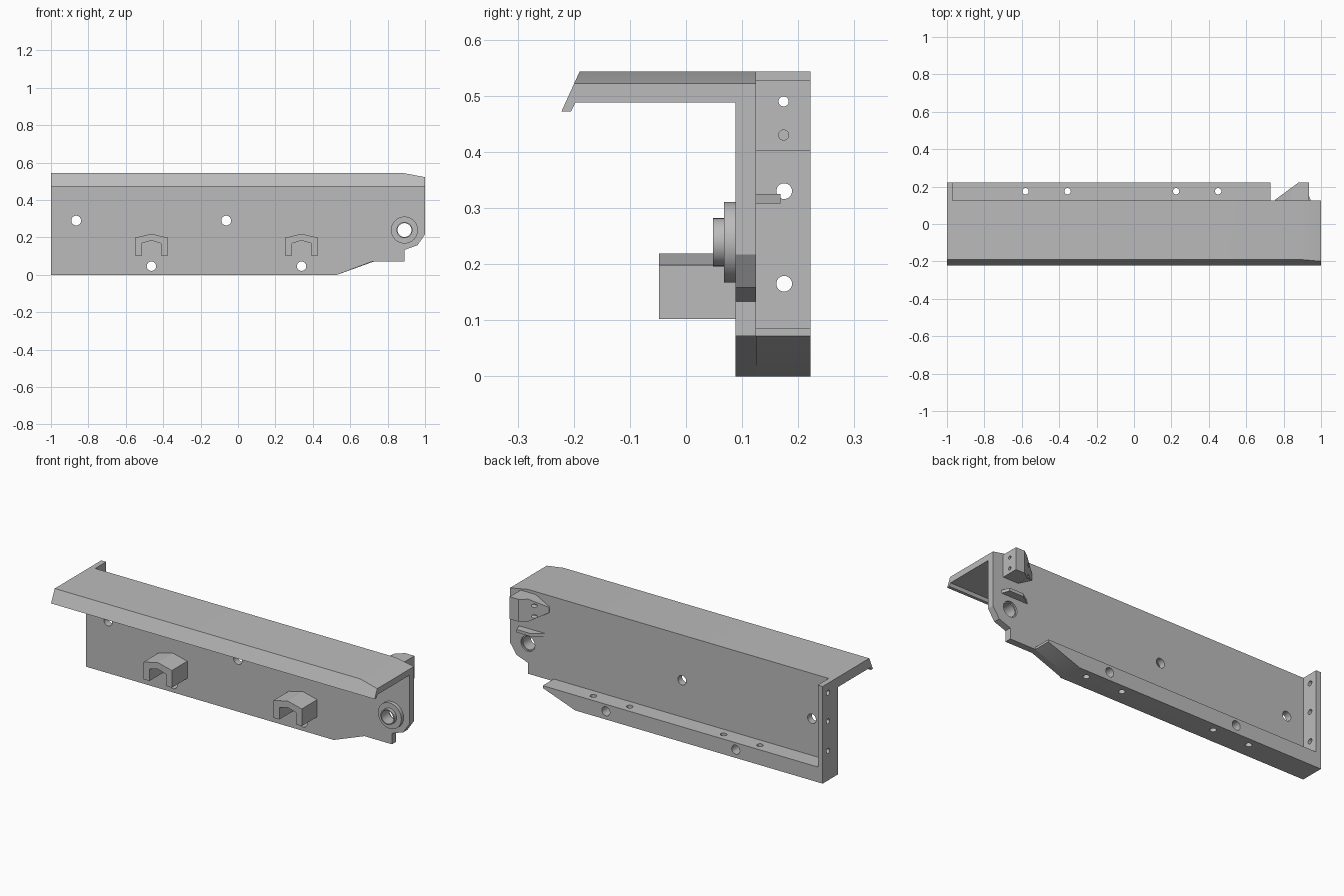
import bpy, bmesh, math
from mathutils import Matrix, Vector

if "Cube" in bpy.data.objects:
    bpy.data.objects.remove(bpy.data.objects["Cube"], do_unlink=True)

grey = bpy.data.materials.new("plain grey")
grey.use_nodes = True
grey.diffuse_color = (0.5, 0.5, 0.5, 1)
grey.node_tree.nodes["Principled BSDF"].inputs["Base Color"].default_value = (0.5, 0.5, 0.5, 1)

# Where each extrusion axis puts the two profile coordinates
PLACE = {"x": lambda a, b, d: (d, a, b),
         "y": lambda a, b, d: (a, d, b),
         "z": lambda a, b, d: (a, b, d)}


def finish(bm, name):
    bmesh.ops.recalc_face_normals(bm, faces=bm.faces)
    mesh = bpy.data.meshes.new(name)
    bm.to_mesh(mesh)
    bm.free()
    mesh.materials.append(grey)
    ob = bpy.data.objects.new(name, mesh)
    bpy.context.collection.objects.link(ob)
    return ob


def prism(name, axis, profile, start, end):
    bm = bmesh.new()
    rings = [[bm.verts.new(PLACE[axis](a, b, d)) for a, b in profile] for d in (start, end)]
    bm.faces.new(rings[0])
    bm.faces.new(rings[1])
    n = len(profile)
    for i in range(n):
        j = (i + 1) % n
        bm.faces.new((rings[0][i], rings[0][j], rings[1][j], rings[1][i]))
    return finish(bm, name)


def box(name, low, high):
    (x0, y0, z0), (x1, y1, z1) = low, high
    return prism(name, "z", [(x0, y0), (x1, y0), (x1, y1), (x0, y1)], z0, z1)


def rod(name, axis, a, b, radius, start, end, sides=32):
    steps = [2 * math.pi * i / sides for i in range(sides)]
    ring = [(a + radius * math.cos(t), b + radius * math.sin(t)) for t in steps]
    return prism(name, axis, ring, start, end)


def boolean(ob, cutter, operation="DIFFERENCE"):
    mod = ob.modifiers.new("cut", "BOOLEAN")
    mod.object, mod.operation, mod.solver = cutter, operation, "EXACT"
    bpy.context.view_layer.objects.active = ob
    bpy.ops.object.modifier_apply(modifier=mod.name)
    bpy.data.objects.remove(cutter, do_unlink=True)


def drill(ob, axis, a, b, radius, start, end):
    boolean(ob, rod("drill", axis, a, b, radius, start, end))


# Wall with overhanging top flange and drip lip, trimmed to the side outline
section = [(0.125, -0.1), (0.125, 0.56), (-0.182, 0.56), (-0.222, 0.472),
           (-0.205, 0.472), (-0.197, 0.488), (0.088, 0.488), (0.088, -0.1)]
outline = [(-1, 0), (0.53, 0), (0.72, 0.072), (0.89, 0.072), (0.89, 0.133), (0.96, 0.158),
           (1, 0.217), (1, 0.522), (0.89, 0.543), (-1, 0.543)]
wall = prism("wall_and_top_flange", "x", section, -1.1, 1.1)
boolean(wall, prism("trim", "y", outline, -0.4, 0.4), "INTERSECT")

# Bottom rail with tapered end
rail = prism("bottom_rail", "y", [(-0.97, 0), (0.53, 0), (0.73, 0.072), (0.73, 0.085), (-0.97, 0.085)],
             0.125, 0.222)
for x in (-0.58, -0.355, 0.225, 0.45):
    drill(rail, "z", x, 0.175, 0.017, -0.1, 0.2)

# Cross holes through the wall, the low ones also through the rail
for x in (-0.865, -0.063):
    drill(wall, "y", x, 0.29, 0.026, 0, 0.3)
for x in (-0.463, 0.34):
    for part in (wall, rail):
        drill(part, "y", x, 0.046, 0.025, 0, 0.3)
drill(wall, "y", 0.89, 0.239, 0.043, 0, 0.3)

# End plate with three holes
end_plate = box("end_plate", (-1, 0.125, 0), (-0.97, 0.222, 0.543))
for z in (0.165, 0.33, 0.49):
    drill(end_plate, "x", 0.175, z, 0.014, -1.1, -0.9)

# Wedge-shaped mounting block with two holes
block = prism("mounting_block", "y", [(0.935, 0.402), (0.935, 0.527), (0.84, 0.527),
                                      (0.755, 0.48), (0.755, 0.45), (0.84, 0.402)], 0.125, 0.222)
wedge = [(0.755, 0.125), (0.755, 0.13), (0.88, 0.222), (0.88, 0.3), (1.1, 0.3), (1.1, 0.1), (0.755, 0.1)]
boolean(block, prism("wedge", "z", wedge, 0.3, 0.6), "INTERSECT")
for z in (0.43, 0.49):
    drill(block, "x", 0.174, z, 0.009, 0.6, 1.1)

# Thin fin above the pivot hole
fin = prism("small_fin", "z", [(0.945, 0.125), (0.93, 0.168), (0.845, 0.168), (0.78, 0.125)], 0.308, 0.325)

# Pivot boss: wide collar with a narrower sleeve running through the wall
collar = rod("pivot_collar", "y", 0.89, 0.239, 0.072, 0.068, 0.088, 48)
drill(collar, "y", 0.89, 0.239, 0.043, 0, 0.2)
sleeve = rod("pivot_sleeve", "y", 0.89, 0.239, 0.043, 0.048, 0.115, 32)
drill(sleeve, "y", 0.89, 0.239, 0.037, 0, 0.2)

# Arched hooks on the front
half = [(0.051, 0.102), (0.088, 0.102), (0.088, 0.198)]
inner = [(0.051, 0.168)]
arch = half + [(0, 0.219)] + [(-a, b) for a, b in reversed(half)] + [(-0.051, 0.168), (0, 0.183)] + inner
for side, x in (("right", -0.463), ("left", 0.34)):
    prism(side + "_hook", "y", [(a + x, b) for a, b in arch], -0.048, 0.088)

# Smooth the round parts, keep corners crisp
for ob in bpy.context.collection.objects:
    ob.select_set(ob.type == "MESH")
bpy.ops.object.shade_smooth_by_angle(angle=math.radians(25))
